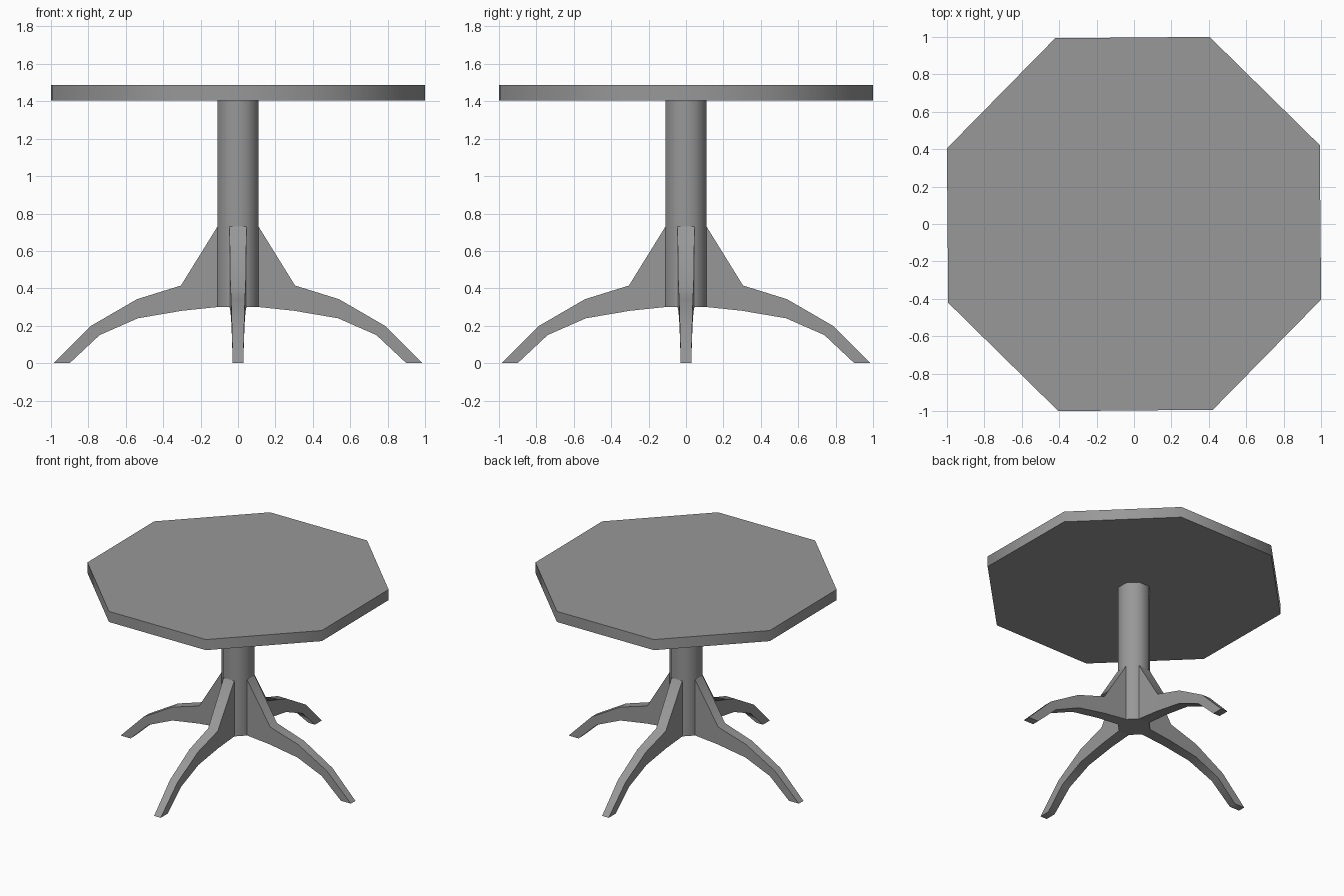
import bpy, bmesh
from math import radians, cos, sin, pi
from mathutils import Matrix

if "Cube" in bpy.data.objects:
    bpy.data.objects.remove(bpy.data.objects["Cube"])

GREY = bpy.data.materials.new("dark_grey")
GREY.diffuse_color = (0.315, 0.315, 0.315, 1)
GREY.use_nodes = True
GREY.node_tree.nodes["Principled BSDF"].inputs["Base Color"].default_value = GREY.diffuse_color


def finish(bm, name):
    bmesh.ops.recalc_face_normals(bm, faces=bm.faces[:])
    mesh = bpy.data.meshes.new(name)
    bm.to_mesh(mesh)
    bm.free()
    mesh.materials.append(GREY)
    obj = bpy.data.objects.new(name, mesh)
    bpy.context.collection.objects.link(obj)
    bpy.ops.object.select_all(action='DESELECT')
    obj.select_set(True)
    bpy.context.view_layer.objects.active = obj
    bpy.ops.object.shade_smooth_by_angle(angle=radians(50))
    return obj


def octagon_prism(name, radius, z0, z1, turn=0.0):
    bm = bmesh.new()
    low, high = [[bm.verts.new((radius * cos(radians(22.5 + turn) + i * pi / 4),
                                radius * sin(radians(22.5 + turn) + i * pi / 4), z))
                  for i in range(8)] for z in (z0, z1)]
    for i in range(8):
        j = (i + 1) % 8
        bm.faces.new((low[i], low[j], high[j], high[i]))
    bm.faces.new(low[::-1])
    bm.faces.new(high)
    return finish(bm, name)


# Octagonal table top (turned very slightly) and eight-sided column
octagon_prism("table_top", 1.079, 1.405, 1.487, 0.5)
octagon_prism("column", 0.11 / cos(pi / 8), 0.30, 1.405)

# Four curved legs, each standing on one column side:
# (bottom x, bottom z, top x, top z, half width)
STATIONS = [(0.11, 0.30, 0.11, 0.73, 0.0455),
            (0.30, 0.28, 0.305, 0.415, 0.041),
            (0.535, 0.24, 0.54, 0.342, 0.037),
            (0.74, 0.15, 0.785, 0.20, 0.033),
            (0.90, 0.0, 0.985, 0.0, 0.028)]
for k, name in enumerate(("right_leg", "back_leg", "left_leg", "front_leg")):
    bm = bmesh.new()
    loops = [[bm.verts.new(p) for p in ((bx, -w, bz), (bx, w, bz),
                                        (tx, w, tz), (tx, -w, tz))]
             for bx, bz, tx, tz, w in STATIONS]
    for a, b in zip(loops, loops[1:]):
        for i in range(4):
            j = (i + 1) % 4
            bm.faces.new((a[i], a[j], b[j], b[i]))
    bm.faces.new(loops[-1])  # foot
    bmesh.ops.rotate(bm, verts=bm.verts[:], cent=(0, 0, 0),
                     matrix=Matrix.Rotation(k * pi / 2, 3, 'Z'))
    finish(bm, name)
